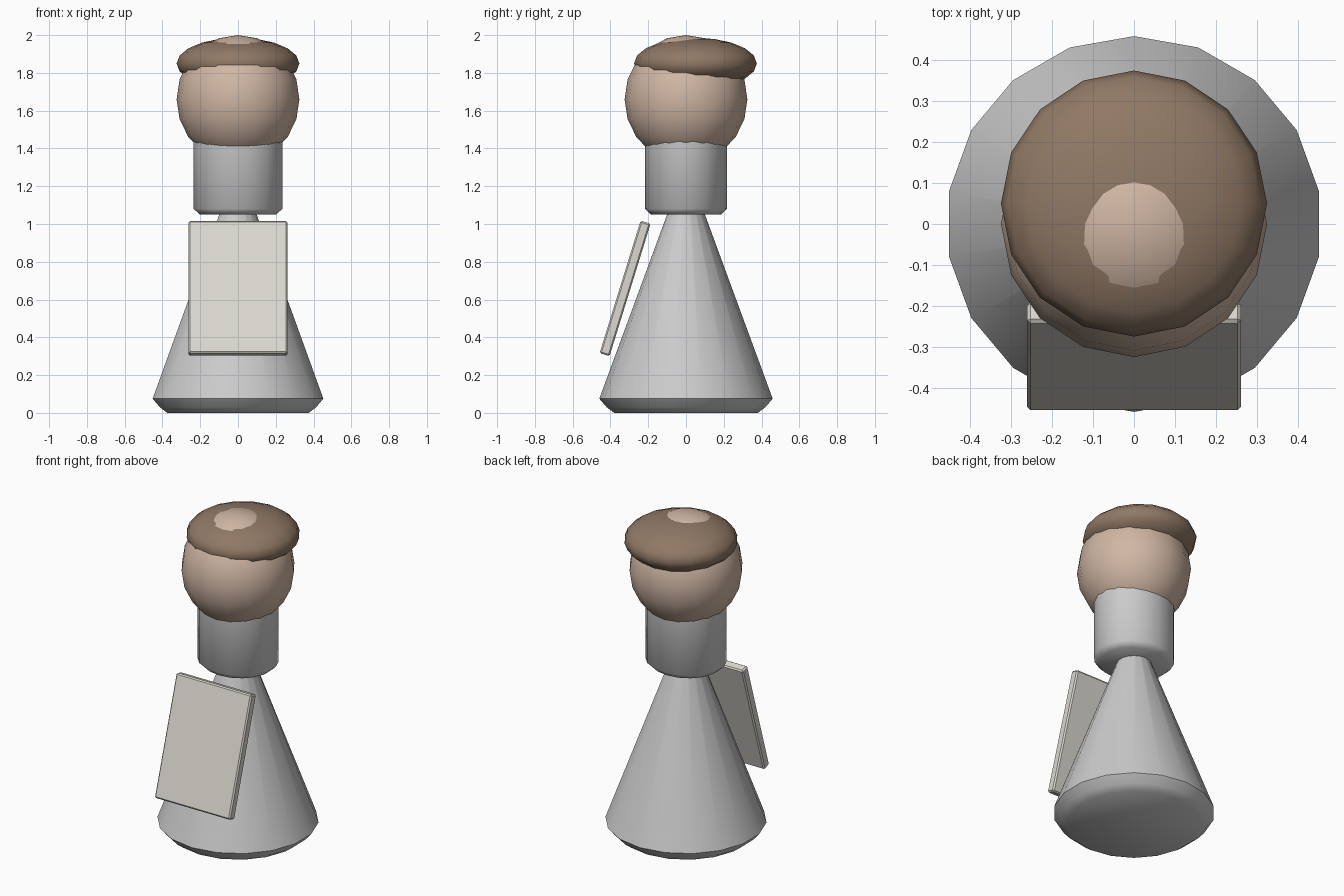
import bpy
from math import radians

if "Cube" in bpy.data.objects:
    bpy.data.objects.remove(bpy.data.objects["Cube"])


def finish(name, color=None, bevel=0, smooth=True):
    """Name the active object, apply its scale, add colour, bevel and shading."""
    ob = bpy.context.object
    ob.name = name
    bpy.ops.object.transform_apply(location=False, rotation=False, scale=True)
    if smooth:
        bpy.ops.object.shade_smooth_by_angle(angle=radians(50))
    if color:
        mat = bpy.data.materials.new(name + "_color")
        mat.diffuse_color = (*color, 1)
        mat.use_nodes = True
        mat.node_tree.nodes["Principled BSDF"].inputs["Base Color"].default_value = mat.diffuse_color
        ob.data.materials.append(mat)
    if bevel:
        mod = ob.modifiers.new("Bevel", 'BEVEL')
        mod.width = bevel
        mod.segments = 1
        mod.limit_method = 'ANGLE'
        mod.angle_limit = radians(40)
    return ob


def frustum(name, sections, sides=18, y_scale=1.0):
    """Stack of (radius, z) rings with closed ends."""
    import bmesh
    from mathutils import Matrix
    bm = bmesh.new()
    rings = []
    for r, z in sections:
        res = bmesh.ops.create_circle(bm, segments=sides, radius=r,
                                      matrix=Matrix.Translation((0, 0, z)) @ Matrix.Diagonal((1, y_scale, 1, 1)))
        rings.append(res["verts"])
    for e in list(bm.edges):
        e.tag = True
    for a, b in zip(rings, rings[1:]):
        for i in range(sides):
            j = (i + 1) % sides
            bm.faces.new((a[i], a[j], b[j], b[i]))
    bm.faces.new(rings[0])
    bm.faces.new(rings[-1])
    bmesh.ops.recalc_face_normals(bm, faces=bm.faces)
    me = bpy.data.meshes.new(name)
    bm.to_mesh(me)
    bm.free()
    ob = bpy.data.objects.new(name, me)
    bpy.context.collection.objects.link(ob)
    bpy.ops.object.select_all(action='DESELECT')
    bpy.context.view_layer.objects.active = ob
    ob.select_set(True)
    return finish(name)


def ball(name, loc, scale, color):
    bpy.ops.mesh.primitive_uv_sphere_add(segments=16, ring_count=10, radius=1, location=loc)
    bpy.context.object.scale = scale
    return finish(name, color)


# Skirt: cone with a chamfered hem
frustum("skirt", [(0.38, 0.0), (0.42, 0.03), (0.459, 0.075), (0.045, 1.2)])

# Torso: slightly oval cylinder with a chamfered lower edge
frustum("torso", [(0.205, 1.05), (0.238, 1.08), (0.238, 1.5)], y_scale=0.91)

# Head, and the flattened hair its crown pokes through
ball("head", (0, 0, 1.66), (0.325, 0.325, 0.34), (0.63, 0.47, 0.37))
ball("hair", (0, 0.05, 1.85), (0.325, 0.325, 0.136), (0.28, 0.19, 0.13))

# Apron board leaning against the front of the skirt
bpy.ops.mesh.primitive_cube_add(size=1, location=(0, -0.3225, 0.659), rotation=(-0.3, 0, 0))
bpy.context.object.scale = (0.522, 0.055, 0.734)
finish("apron", (0.71, 0.69, 0.63), bevel=0.008, smooth=False)
